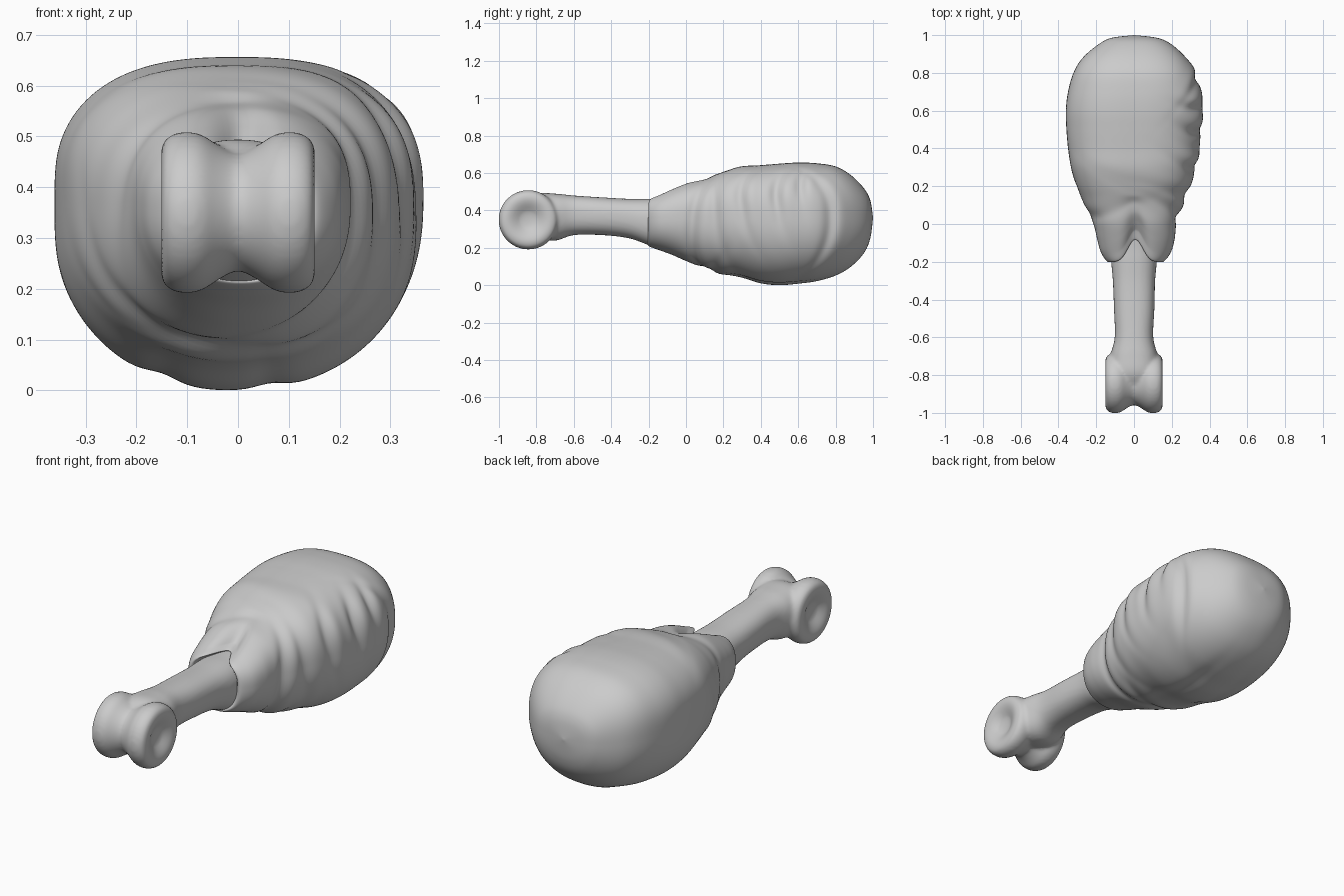
import bpy, bmesh
from math import sin, cos, pi, exp, radians, copysign

if "Cube" in bpy.data.objects:
    bpy.data.objects.remove(bpy.data.objects["Cube"])

def spline(rows, t):
    """Catmull-Rom through rows of numbers, t counted in rows."""
    i = min(int(t), len(rows) - 2)
    f = t - i
    p = [rows[max(0, min(len(rows) - 1, i + k))] for k in (-1, 0, 1, 2)]
    return [b + 0.5 * f * (c - a + f * (2 * a - 5 * b + 4 * c - d + f * (3 * (b - c) + d - a)))
            for a, b, c, d in zip(*p)]

def power(v, n):
    return copysign(abs(v) ** (2 / n), v)

def skin(name, rings):
    """Bridge a list of closed rings into one smooth object."""
    bm = bmesh.new()
    vs = [[bm.verts.new(p) for p in r] for r in rings]
    n = len(rings[0])
    for a, b in zip(vs, vs[1:]):
        for j in range(n):
            k = (j + 1) % n
            bm.faces.new((a[j], a[k], b[k], b[j]))
    bmesh.ops.remove_doubles(bm, verts=bm.verts, dist=1e-5)
    bmesh.ops.recalc_face_normals(bm, faces=bm.faces)
    me = bpy.data.meshes.new(name)
    bm.to_mesh(me)
    bm.free()
    for f in me.polygons:
        f.use_smooth = True
    ob = bpy.data.objects.new(name, me)
    bpy.context.collection.objects.link(ob)
    return ob

def loft(name, rows, per, seg, top=2.0, low=2.0, detail=None):
    """Rows are (y, x min, x max, z min, z max)."""
    rings = []
    for i in range((len(rows) - 1) * per + 1):
        y, x0, x1, z0, z1 = spline(rows, i / per)
        cx, rx, cz = (x0 + x1) / 2, (x1 - x0) / 2, z0 + 0.54 * (z1 - z0)
        ring = []
        for j in range(seg):
            a = -pi + 2 * pi * j / seg
            n = top if sin(a) > 0 else low
            dx = rx * power(cos(a), n)
            dz = (z1 - cz if sin(a) > 0 else cz - z0) * power(sin(a), n)
            s, dy = detail(y, a, dx) if detail else (1, 0)
            ring.append((cx + dx * s, y + dy, cz + dz * s))
        rings.append(ring)
    return skin(name, rings)

# Skin folds: y, angle, angular spread (degrees), depth, width, bend
FOLDS = [(0.03, -20, 75, 0.07, 0.03, 0.04), (0.15, 20, 55, 0.04, 0.03, 0.05),
         (0.29, 20, 30, 0.05, 0.03, 0.12), (0.48, 22, 24, 0.055, 0.03, 0.12),
         (0.61, 30, 20, 0.035, 0.025, 0.1), (0.77, -2, 38, 0.045, 0.03, -0.15),
         (0.12, -110, 50, 0.04, 0.03, 0.05), (0.04, 150, 50, 0.03, 0.03, 0.05)]
# Lengthwise dents: angle, spread, depth, y centre
DENTS = [(-112, 7, 0.03, 0.5), (-81, 6, 0.03, 0.45), (180, 14, 0.02, 0.5)]

def wrap(a):
    return (a + pi) % (2 * pi) - pi

def meat_detail(y, a, dx):
    s = 1.0
    for y0, a0, spread, depth, w, bend in FOLDS:
        da = wrap(a - radians(a0))
        d = (y - y0 - bend * da * da) / w
        mask = exp(-(da / radians(spread)) ** 2)
        s += depth * mask * (0.45 * exp(-((d - 2) / 1.3) ** 2) - exp(-d * d))
    for a0, spread, depth, y0 in DENTS:
        da = wrap(a - radians(a0)) / radians(spread)
        s -= depth * exp(-da * da - ((y - y0) / 0.25) ** 2)
    # Notch at the top of the collar
    fade = max(0, min(1, (0.15 - y) / 0.3))
    dy = 0.12 * exp(-(dx / 0.055) ** 2) * fade if sin(a) > 0 else 0
    return s, dy

# Meat with its collar around the bone
loft("meat", [
    (-0.12, -0.08, 0.08, 0.26, 0.43), (-0.185, -0.115, 0.125, 0.225, 0.462),
    (-0.2, -0.14, 0.155, 0.21, 0.472), (-0.15, -0.175, 0.195, 0.19, 0.49),
    (-0.08, -0.195, 0.215, 0.165, 0.52), (0, -0.215, 0.225, 0.13, 0.55),
    (0.1, -0.26, 0.255, 0.09, 0.57), (0.2, -0.305, 0.295, 0.062, 0.608),
    (0.3, -0.337, 0.328, 0.04, 0.635), (0.4, -0.355, 0.345, 0.01, 0.642),
    (0.5, -0.365, 0.356, 0.0, 0.65), (0.6, -0.367, 0.362, 0.008, 0.656),
    (0.7, -0.353, 0.358, 0.022, 0.652), (0.8, -0.322, 0.325, 0.052, 0.635),
    (0.88, -0.272, 0.275, 0.098, 0.59), (0.95, -0.19, 0.2, 0.17, 0.52),
    (0.985, -0.12, 0.125, 0.25, 0.455), (1.0, 0, 0, 0.36, 0.36)],
    9, 160, 2.6, 2.2, meat_detail)

# Bone shaft, flaring towards the joint
bone = loft("bone", [
    (-0.9, 0, 0, 0.37, 0.37), (-0.88, -0.07, 0.07, 0.29, 0.44),
    (-0.8, -0.125, 0.125, 0.25, 0.49), (-0.7, -0.125, 0.125, 0.238, 0.49),
    (-0.6, -0.102, 0.102, 0.268, 0.48), (-0.45, -0.106, 0.108, 0.268, 0.47),
    (-0.3, -0.112, 0.112, 0.25, 0.462), (-0.15, -0.122, 0.122, 0.2, 0.462),
    (0, -0.1, 0.1, 0.2, 0.45), (0.02, 0, 0, 0.33, 0.33)], 6, 48, 2.4, 2.4)

# Joint: a grooved spool turned around the x axis
half = [(0.118, 0), (0.122, 0.04), (0.14, 0.075), (0.152, 0.11), (0.145, 0.142),
        (0.115, 0.158), (0.075, 0.155), (0.035, 0.13), (0, 0.115)]
profile = half + [(-x, r) for x, r in half[-2::-1]]
pts = [spline(profile, i / 3) for i in range((len(profile) - 1) * 3 + 1)]
joint = skin("joint", [[(x, -0.843 + r * cos(2 * pi * j / 64), 0.35 + r * sin(2 * pi * j / 64))
                        for j in range(64)] for x, r in pts])

# Fuse shaft and joint into one soft surface
bpy.ops.object.select_all(action='DESELECT')
joint.select_set(True)
bone.select_set(True)
bpy.context.view_layer.objects.active = bone
bpy.ops.object.join()
fuse = bone.modifiers.new("fuse", 'REMESH')
fuse.mode = 'VOXEL'
fuse.voxel_size = 0.009
fuse.use_smooth_shade = True
soft = bone.modifiers.new("soften", 'SMOOTH')
soft.factor = 0.5
soft.iterations = 10
